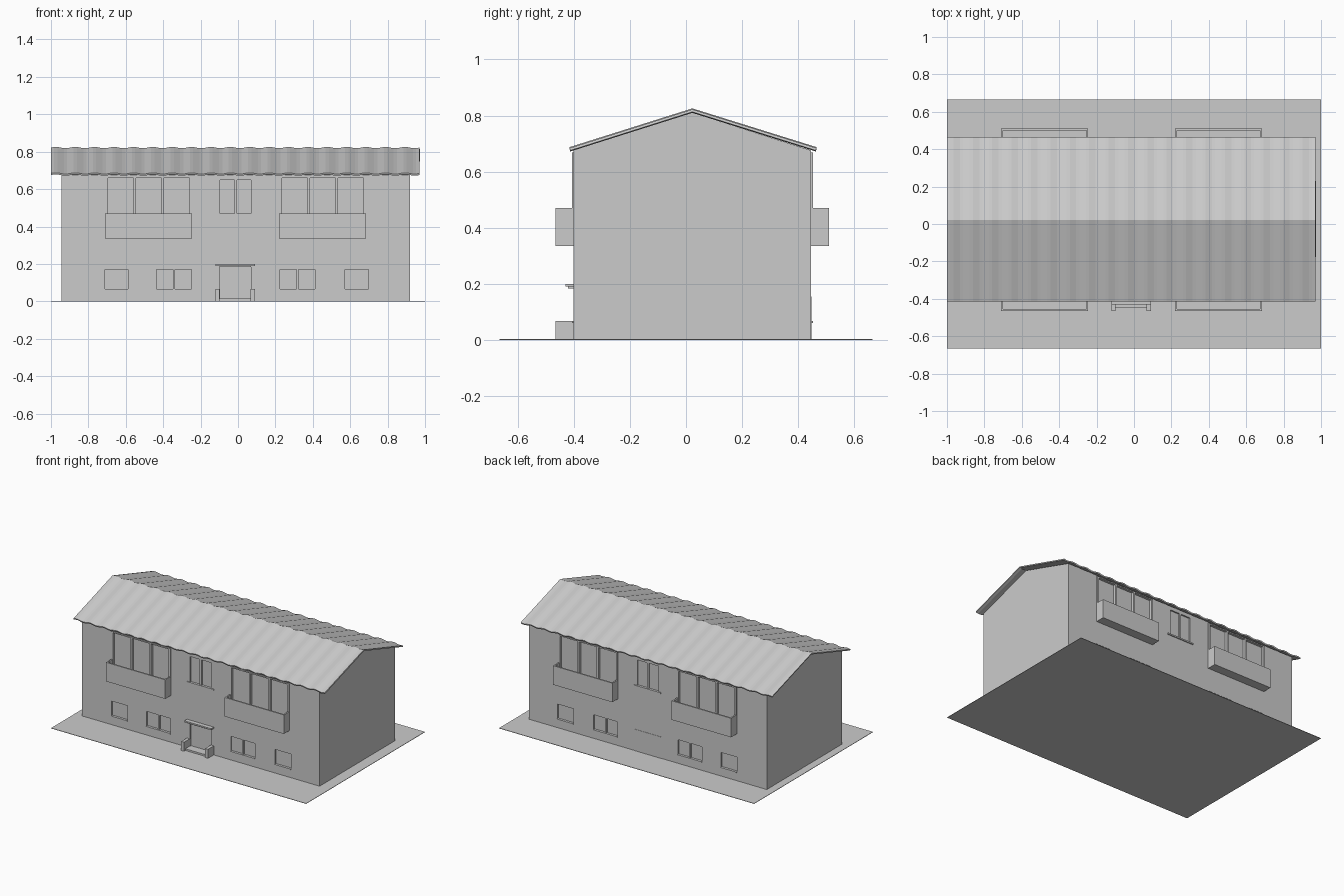
import bpy, bmesh, math

if "Cube" in bpy.data.objects:
    bpy.data.objects.remove(bpy.data.objects["Cube"])

YF, YB, YM = -0.40, 0.445, 0.0225      # front wall, back wall, ridge line


def mesh_object(name, bm):
    bmesh.ops.recalc_face_normals(bm, faces=bm.faces[:])
    me = bpy.data.meshes.new(name)
    bm.to_mesh(me)
    bm.free()
    ob = bpy.data.objects.new(name, me)
    bpy.context.collection.objects.link(ob)
    return ob


def boxes(name, items):
    """One object from boxes given as (x0, x1, y0, y1, z0, z1)."""
    bm = bmesh.new()
    for x0, x1, y0, y1, z0, z1 in items:
        vs = bmesh.ops.create_cube(bm, size=1)["verts"]
        for v in vs:
            v.co.x = x0 if v.co.x < 0 else x1
            v.co.y = min(y0, y1) if v.co.y < 0 else max(y0, y1)
            v.co.z = z0 if v.co.z < 0 else z1
    return mesh_object(name, bm)


def on_wall(side, x0, x1, d0, d1, z0, z1):
    """Box placed by its outward distance from the front or back wall."""
    y = (lambda d: YF - d) if side == "front" else (lambda d: YB + d)
    return (x0, x1, y(d0), y(d1), z0, z1)


# Ground slab
boxes("base_slab", [(-1, 1, -0.665, 0.665, 0, 0.003)])

# House body: gabled profile extruded along x
bm = bmesh.new()
profile = [(YF, 0), (YB, 0), (YB, 0.676), (YM, 0.810), (YF, 0.676)]
face = bm.faces.new([bm.verts.new((-0.945, y, z)) for y, z in profile])
ext = bmesh.ops.extrude_face_region(bm, geom=[face])
bmesh.ops.translate(bm, vec=(1.865, 0, 0),
                    verts=[g for g in ext["geom"] if isinstance(g, bmesh.types.BMVert)])
body = mesh_object("house_body", bm)

# Window layout
balconies = [(-0.71, -0.245), (0.22, 0.685)]
single = [(-0.71, -0.587), (0.571, 0.697)]
double = [(-0.437, -0.248), (0.224, 0.413)]
MX = -0.0125                            # middle of the facade
recesses = []

for side in ("front", "back"):
    posts, sills = [], []
    # Ground floor windows
    for a, b in single:
        recesses.append(on_wall(side, a, b, -0.01, 0.02, 0.065, 0.17))
        sills.append(on_wall(side, a, b, -0.01, 0.007, 0.06, 0.067))
    for a, b in double:
        m = (a + b) / 2
        recesses.append(on_wall(side, a, m - 0.006, -0.01, 0.02, 0.065, 0.17))
        recesses.append(on_wall(side, m + 0.006, b, -0.01, 0.02, 0.065, 0.17))
        sills.append(on_wall(side, a, b, -0.01, 0.007, 0.06, 0.067))
    # Upper middle window
    for a, b in ((-0.095, -0.02), (-0.005, 0.07)):
        recesses.append(on_wall(side, a, b, -0.01, 0.02, 0.47, 0.65))
    sills.append(on_wall(side, MX - 0.105, MX + 0.105, -0.005, 0.007, 0.46, 0.47))
    boxes(side + "_window_sills", sills)
    # Balcony doors: proud posts and header
    for a, b in balconies:
        step = (b - a - 0.014) / 3
        for i in range(4):
            x = a + i * step
            posts.append(on_wall(side, x, x + 0.014, -0.005, 0.007, 0.345, 0.668))
            if i < 3:
                recesses.append(on_wall(side, x + 0.014, x + step, -0.01, 0.02, 0.35, 0.66))
        posts.append(on_wall(side, a, b, -0.005, 0.007, 0.66, 0.668))
    boxes(side + "_balcony_door_frames", posts)
    # Balconies: floor, parapet and end walls
    for label, (a, b) in zip(("left", "right"), balconies):
        boxes(f"{side}_{label}_balcony", [
            on_wall(side, a, b, -0.005, 0.065, 0.335, 0.347),
            on_wall(side, a, b, 0.055, 0.065, 0.335, 0.47),
            on_wall(side, a, a + 0.01, -0.005, 0.065, 0.335, 0.47),
            on_wall(side, b - 0.01, b, -0.005, 0.065, 0.335, 0.47)])

# Cut window and entrance recesses
recesses.append(on_wall("front", -0.095, 0.07, -0.01, 0.02, 0.015, 0.183))
cutter = boxes("recess_cutter", recesses)
cutter.hide_render = True
mod = body.modifiers.new("recesses", "BOOLEAN")
mod.operation, mod.solver, mod.object = "DIFFERENCE", "EXACT", cutter
bpy.context.view_layer.objects.active = body
bpy.ops.object.modifier_apply(modifier=mod.name)
bpy.data.objects.remove(cutter)

# Entrance step with side walls
boxes("entrance_step", [
    on_wall("front", -0.10, 0.07, -0.005, 0.05, 0, 0.015),
    on_wall("front", -0.12, -0.098, -0.005, 0.065, 0, 0.067),
    on_wall("front", 0.068, 0.09, -0.005, 0.065, 0, 0.067)])

# Entrance canopy
boxes("entrance_canopy", [
    on_wall("front", -0.12, 0.09, -0.005, 0.03, 0.19, 0.2),
    on_wall("front", -0.10, 0.07, -0.005, 0.02, 0.183, 0.19)])

# Back door panel
boxes("back_door", [on_wall("back", -0.12, 0.095, -0.005, 0.002, 0, 0.155)])

# Corrugated roof
bm = bmesh.new()
waves, seg = 19, 6
n = waves * seg
rows = []
for y, z in ((-0.415, 0.684), (YM, 0.822), (0.465, 0.684)):
    rows.append([bm.verts.new((-1 + 1.97 * i / n, y,
                               z + 0.004 * math.sin(2 * math.pi * i / seg)))
                 for i in range(n + 1)])
for lo, hi in zip(rows, rows[1:]):
    for i in range(n):
        bm.faces.new((lo[i], lo[i + 1], hi[i + 1], hi[i]))
roof = mesh_object("corrugated_roof", bm)
if roof.data.polygons[0].normal.z < 0:
    roof.data.flip_normals()
sol = roof.modifiers.new("thickness", "SOLIDIFY")
sol.thickness, sol.offset = 0.009, -1
